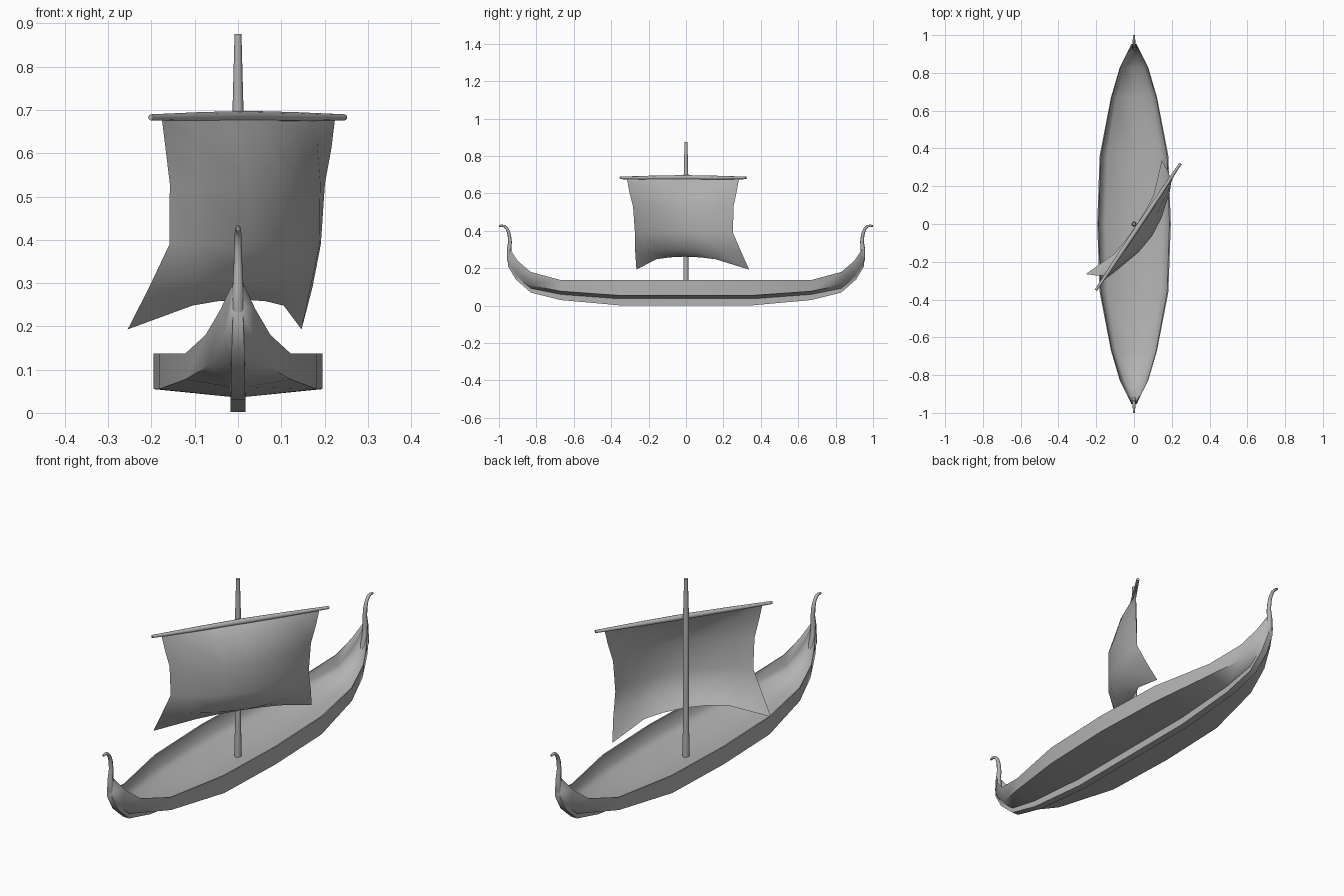
import bpy, bmesh, math
from mathutils import Vector

if "Cube" in bpy.data.objects:
    bpy.data.objects.remove(bpy.data.objects["Cube"])

grey = bpy.data.materials.new("weathered grey")
grey.diffuse_color = (0.45, 0.45, 0.45, 1)
grey.use_nodes = True
grey.node_tree.nodes["Principled BSDF"].inputs["Base Color"].default_value = grey.diffuse_color


def finish(name, bm, angle=60, closed=True):
    if closed:
        bmesh.ops.recalc_face_normals(bm, faces=bm.faces)
    me = bpy.data.meshes.new(name)
    bm.to_mesh(me)
    bm.free()
    me.materials.append(grey)
    for p in me.polygons:
        p.use_smooth = True
    me.set_sharp_from_angle(angle=math.radians(angle))
    ob = bpy.data.objects.new(name, me)
    bpy.context.collection.objects.link(ob)
    return ob


def loft(name, rings, angle=60):
    """Skin a row of closed rings and cap both ends."""
    bm = bmesh.new()
    vs = [[bm.verts.new(p) for p in r] for r in rings]
    n = len(vs[0])
    for a, b in zip(vs, vs[1:]):
        for i in range(n):
            j = (i + 1) % n
            bm.faces.new((a[i], a[j], b[j], b[i]))
    bm.faces.new(vs[0])
    bm.faces.new(vs[-1])
    return finish(name, bm, angle)


def tube(name, path, radii, side, sides=8):
    """Tapered round bar along a path; side is a fixed cross direction."""
    path = [Vector(p) for p in path]
    side = Vector(side).normalized()
    rings = []
    for i, (p, r) in enumerate(zip(path, radii)):
        t = (path[min(i + 1, len(path) - 1)] - path[max(i - 1, 0)]).normalized()
        up = t.cross(side).normalized()
        rings.append([p + r * (math.cos(a) * side + math.sin(a) * up)
                      for a in (2 * math.pi * k / sides for k in range(sides))])
    return loft(name, rings)


# Hull: rim y, keel y, rim half width, rim z, chine half width, chine z,
# garboard z, keel z, keel half width
half = [
    (0.00, 0.00, .195, .137, .195, .055, .037, .002, .017),
    (0.36, 0.36, .182, .137, .182, .055, .037, .002, .017),
    (0.67, 0.67, .122, .137, .122, .077, .060, .030, .017),
    (0.83, 0.83, .075, .180, .066, .110, .092, .070, .016),
    (0.90, 0.91, .040, .240, .034, .175, .160, .140, .015),
    (0.94, 0.953, .012, .300, .014, .245, .232, .212, .012),
]


def section(s, sgn):
    yr, yk, w, zr, wc, zc, zg, zk, k = s
    right = [(k, yk, zk), (k, yk, zg), (wc, yk, zc), (w, yr, zr),
             (w * .965, yr, zr), (wc * .93, yk - (yk - yr), zc + .025),
             (wc * .78, yr, zc + .006)]
    mid = [(0, yr, zg + .004)]
    left = [(-x, y, z) for x, y, z in reversed(right)]
    return [(x, y * sgn, z) for x, y, z in right + mid + left]


loft("hull", [section(s, -1) for s in reversed(half[1:])] +
     [section(s, 1) for s in half])

# Curled stems at both ends
stem = [(.925, .19), (.944, .25), (.946, .30), (.941, .34), (.945, .38),
        (.955, .408), (.970, .424), (.985, .428), (1.0, .425)]
stem_r = [.013, .014, .012, .010, .009, .008, .007, .006, .005]
for name, sgn in (("bow_stem", -1), ("stern_stem", 1)):
    tube(name, [(0, y * sgn, z) for y, z in stem], stem_r, (1, 0, 0))

# Mast
tube("mast", [(0, 0, .036), (0, 0, .69), (0, 0, .875)], [.014, .013, .008],
     (1, 0, 0), 10)

# Rig axes: along the yard, and toward the belly of the sail
U = Vector((.555, .832, 0))
N = Vector((.832, -.555, 0))


def rig(u, n, z):
    return U * u + N * n + Vector((0, 0, z))


# Yard
tube("yard", [rig(u, .027, .685 - abs(u) * .005) for u in (-.404, -.2, 0, .2, .404)],
     [.007, .011, .013, .011, .007], N, 8)

# Sail: each row holds (u, n, z) from the edge to the middle, then mirrored
rows = [
    [(.360, .029, .677), (.24, .029, .680), (.11, .029, .682), (0, .029, .683)],
    [(.345, .029, .610), (.25, .052, .635), (.11, .072, .645), (0, .078, .648)],
    [(.323, .026, .530), (.25, .062, .530), (.11, .103, .530), (0, .115, .530)],
    [(.315, .020, .390), (.25, .060, .390), (.11, .103, .390), (0, .115, .390)],
    [(.340, -.02, .290), (.24, .045, .305), (.11, .080, .302), (0, .090, .300)],
    [(.362, -.065, .193), (.19, .000, .248), (.10, .010, .258), (0, .014, .262)],
]
bm = bmesh.new()
grid = []
for r in rows:
    full = [(-u, n, z) for u, n, z in r] + r[-2::-1]
    grid.append([bm.verts.new(rig(*p)) for p in full])
for a, b in zip(grid, grid[1:]):
    for i in range(len(a) - 1):
        bm.faces.new((a[i], b[i], b[i + 1], a[i + 1]))
finish("sail", bm, 80, closed=False)
